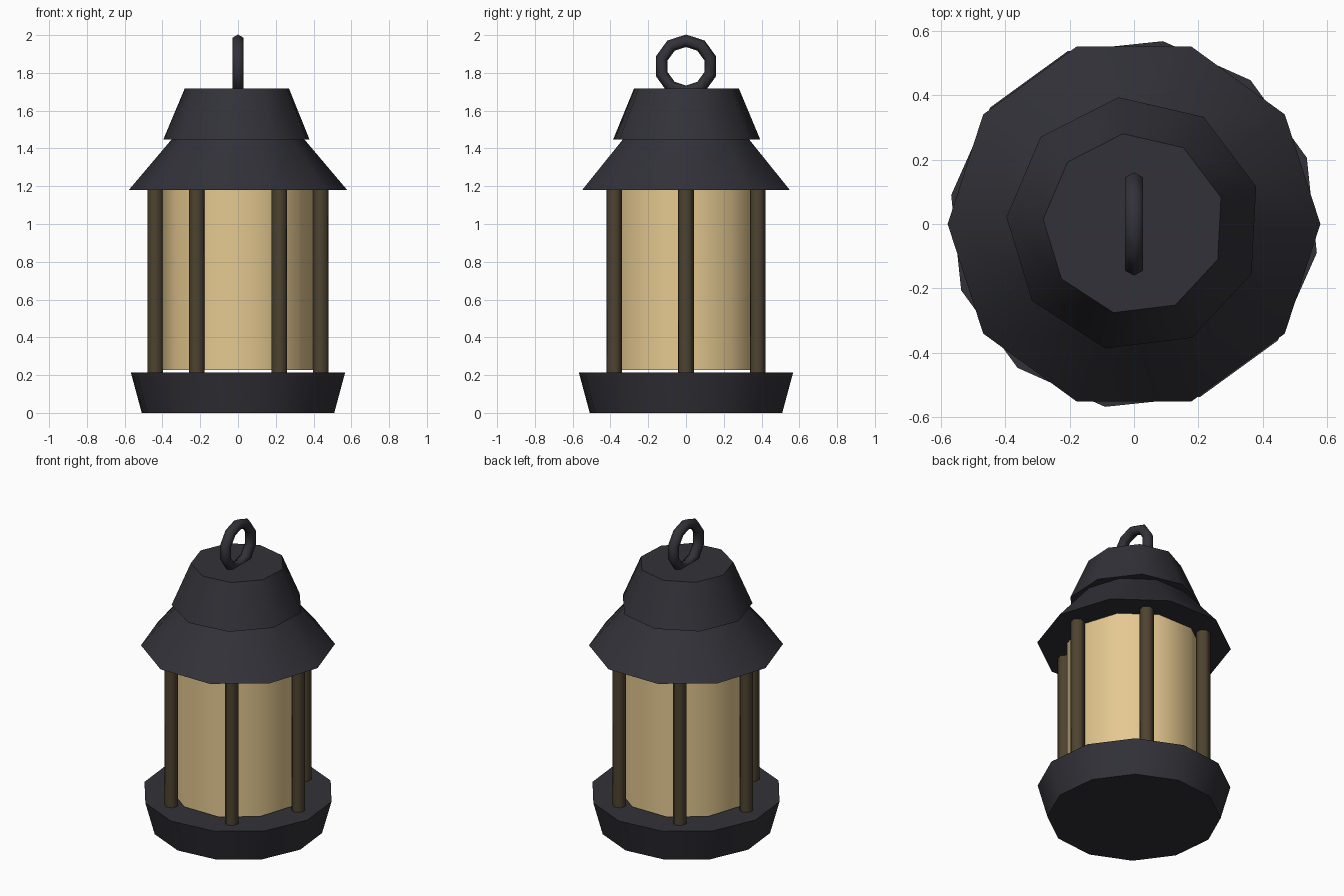
import bpy, math
from math import radians, cos, sin

if "Cube" in bpy.data.objects:
    bpy.data.objects.remove(bpy.data.objects["Cube"])


def material(name, rgb):
    m = bpy.data.materials.new(name)
    m.diffuse_color = (*rgb, 1.0)
    m.use_nodes = True
    m.node_tree.nodes["Principled BSDF"].inputs["Base Color"].default_value = m.diffuse_color
    return m


iron = material("dark iron", (0.031, 0.031, 0.040))
bronze = material("dark bronze", (0.075, 0.056, 0.029))
amber = material("amber glass", (0.78, 0.58, 0.28))


def finish(obj, name, mat, angle):
    obj.name = name
    obj.data.materials.append(mat)
    bpy.ops.object.shade_smooth_by_angle(angle=radians(angle))


def frustum(name, mat, sides, r0, r1, z0, z1, turn=0.0, x=0.0, y=0.0, smooth=45):
    """Capped tapered prism with its first corner at angle `turn`."""
    ring = [(cos(radians(turn) + 2 * math.pi * i / sides),
             sin(radians(turn) + 2 * math.pi * i / sides)) for i in range(sides)]
    verts = [(x + r * c, y + r * s, z) for r, z in ((r0, z0), (r1, z1)) for c, s in ring]
    faces = [(i, (i + 1) % sides, sides + (i + 1) % sides, sides + i) for i in range(sides)]
    faces += [tuple(reversed(range(sides))), tuple(range(sides, 2 * sides))]
    mesh = bpy.data.meshes.new(name)
    mesh.from_pydata(verts, [], faces)
    obj = bpy.data.objects.new(name, mesh)
    bpy.context.collection.objects.link(obj)
    bpy.ops.object.select_all(action='DESELECT')
    obj.select_set(True)
    bpy.context.view_layer.objects.active = obj
    finish(obj, name, mat, smooth)


# Flared base
frustum("base", iron, 12, 0.516, 0.574, 0.0, 0.213, turn=21)

# Glowing glass body, floating slightly above the base
frustum("glass_body", amber, 10, 0.40, 0.40, 0.226, 1.19)

# Six posts around the glass
for i in range(6):
    a = radians(60 * i)
    frustum(f"post_{i + 1}", bronze, 6, 0.043, 0.043, 0.19, 1.20,
            turn=60 * i + 15, x=0.438 * cos(a), y=0.438 * sin(a), smooth=65)

# Two-tier roof
frustum("lower_roof", iron, 10, 0.578, 0.352, 1.18, 1.447)
frustum("upper_roof", iron, 9, 0.396, 0.282, 1.447, 1.718, turn=17)

# Hanging ring
bpy.ops.mesh.primitive_torus_add(major_segments=10, minor_segments=6,
                                 major_radius=0.135, minor_radius=0.033,
                                 location=(0, 0, 1.835),
                                 rotation=(0, radians(90), 0))
finish(bpy.context.object, "hanging_ring", iron, 70)
